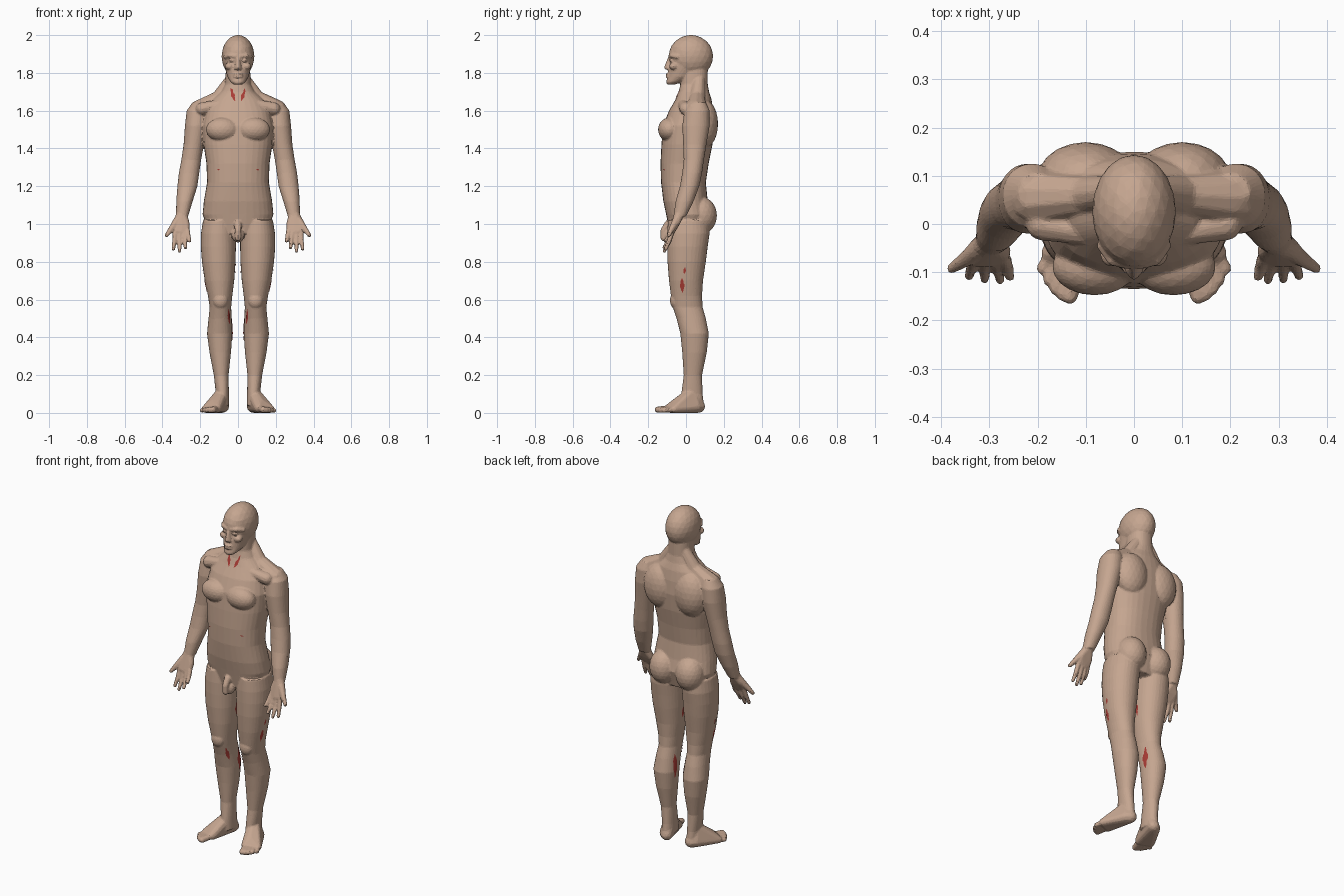
import bpy, bmesh, math, random
from mathutils import Vector, Matrix
from mathutils.bvhtree import BVHTree

random.seed(4)
cube = bpy.data.objects.get("Cube")
if cube:
    bpy.data.objects.remove(cube, do_unlink=True)


def material(name, rgb):
    m = bpy.data.materials.new(name)
    m.use_nodes = True
    m.diffuse_color = (*rgb, 1)
    m.node_tree.nodes["Principled BSDF"].inputs["Base Color"].default_value = (*rgb, 1)
    return m


skin = material("skin", (0.56, 0.38, 0.28))
red = material("dark red", (0.40, 0.045, 0.035))
body_bm = bmesh.new()


def add(part):
    """Append one closed part to the body."""
    bmesh.ops.recalc_face_normals(part, faces=part.faces)
    me = bpy.data.meshes.new("part")
    part.to_mesh(me)
    part.free()
    body_bm.from_mesh(me)
    bpy.data.meshes.remove(me)


def loft(rings, side=1, power=2.3, n=32):
    """Stack of rounded sections: height, x range, y range."""
    part = bmesh.new()
    loops = []
    for z, x0, x1, y0, y1 in rings:
        loop = []
        for i in range(n):
            a = math.tau * i / n
            c, s = [math.copysign(abs(v) ** (2 / power), v) for v in (math.cos(a), math.sin(a))]
            x, y = (x0 + x1) / 2 + c * (x1 - x0) / 2, (y0 + y1) / 2 + s * (y1 - y0) / 2
            loop.append(part.verts.new((side * x, y, z)))
        loops.append(loop)
    for a, b in zip(loops, loops[1:]):
        for i in range(n):
            part.faces.new((a[i], a[(i + 1) % n], b[(i + 1) % n], b[i]))
    part.faces.new(loops[0])
    part.faces.new(loops[-1])
    add(part)


def blob(center, radii, side=1):
    part = bmesh.new()
    mat = Matrix.Translation((side * center[0], *center[1:])) @ Matrix.Diagonal((*radii, 1))
    bmesh.ops.create_icosphere(part, subdivisions=3, radius=1, matrix=mat)
    add(part)


def hull(balls, side=1):
    """Skin stretched over several balls (x, y, z, radius)."""
    cloud, part = bmesh.new(), bmesh.new()
    for x, y, z, r in balls:
        bmesh.ops.create_icosphere(cloud, subdivisions=2, radius=r,
                                   matrix=Matrix.Translation((side * x, y, z)))
    for v in cloud.verts:
        part.verts.new(v.co)
    cloud.free()
    bmesh.ops.convex_hull(part, input=part.verts[:])
    bmesh.ops.delete(part, geom=[v for v in part.verts if not v.link_faces], context='VERTS')
    add(part)


def chain(balls, side=1):
    for pair in zip(balls, balls[1:]):
        hull(pair, side)


# Torso and neck: height, half width, front, back
torso = [(.95, .15, -.085, .1), (1.05, .188, -.105, .13), (1.12, .181, -.12, .115),
         (1.22, .164, -.132, .105), (1.32, .167, -.135, .12), (1.42, .182, -.13, .14),
         (1.52, .187, -.122, .15), (1.6, .17, -.09, .145), (1.66, .135, -.055, .135),
         (1.7, .09, -.038, .122), (1.74, .068, -.03, .115), (1.82, .064, -.03, .115)]
loft([(z, -w, w, f, b) for z, w, f, b in torso])

# Head
blob((0, .026, 1.888), (.087, .118, .113))
face = [(1.738, .022, -.1, -.06), (1.752, .04, -.105, -.02), (1.78, .056, -.097, .04),
        (1.82, .067, -.093, .08), (1.86, .076, -.084, .1), (1.9, .08, -.088, .1),
        (1.94, .072, -.078, .09)]
loft([(z, -w, w, f, b) for z, w, f, b in face], power=2.1)
hull([(0, -.09, 1.875, .008), (0, -.107, 1.828, .01), (.012, -.096, 1.824, .008),
      (-.012, -.096, 1.824, .008)])
for z in (1.793, 1.78):
    blob((0, -.095, z), (.026, .012, .007))

# Groin
chain([(0, -.095, 1.0, .02), (0, -.118, .965, .018), (0, -.118, .925, .017)])
blob((0, -.085, .94), (.034, .03, .038))

arm = [(1.645, .16, .24, .025, .105), (1.6, .15, .272, -.008, .125), (1.52, .16, .281, -.02, .125),
       (1.42, .18, .288, -.015, .108), (1.34, .195, .3, -.012, .095), (1.27, .205, .313, -.02, .085),
       (1.2, .215, .321, -.032, .07), (1.12, .24, .327, -.055, .04), (1.04, .264, .328, -.066, 0)]
leg = [(1.02, .02, .185, -.095, .12), (.95, .011, .196, -.1, .125), (.88, .011, .197, -.1, .115),
       (.8, .013, .191, -.098, .105), (.7, .02, .176, -.09, .09), (.62, .03, .159, -.08, .085),
       (.56, .036, .15, -.07, .088), (.5, .034, .156, -.05, .105), (.42, .03, .164, -.03, .121),
       (.32, .037, .151, -.02, .11), (.2, .05, .128, -.012, .085), (.1, .048, .117, -.025, .088),
       (.04, .046, .118, -.03, .095)]

for s in (1, -1):
    loft(arm, s, 2.1)
    loft(leg, s, 2.1)
    # Chest, shoulder blades, slopes of the neck, buttocks, kneecap
    blob((.082, -.088, 1.5), (.088, .06, .064), s)
    blob((.1, .095, 1.53), (.1, .075, .13), s)
    chain([(.035, .07, 1.77, .03), (.1, .06, 1.665, .042), (.2, .055, 1.6, .06)], s)
    hull([(.02, -.03, 1.65, .022), (.19, .0, 1.61, .035)], s)
    blob((.086, .078, 1.045), (.083, .086, .1), s)
    blob((.093, -.055, .595), (.04, .03, .045), s)
    # Brow, eye, cheek
    chain([(.012, -.085, 1.888, .01), (.045, -.075, 1.892, .012), (.066, -.045, 1.885, .012)], s)
    blob((.033, -.076, 1.866), (.015, .013, .009), s)
    blob((.045, -.065, 1.835), (.025, .024, .02), s)
    # Palm, thumb and fingers
    hull([(.297, -.035, 1.055, .028), (.272, -.07, .965, .014), (.3, -.075, .957, .015),
          (.33, -.075, .962, .014), (.325, -.05, 1.01, .02), (.275, -.055, 1.0, .02)], s)
    chain([(.32, -.05, 1.02, .022), (.352, -.075, .975, .016), (.378, -.092, .94, .011)], s)
    for x, tip, y, z in ((.268, .257, -.11, .91), (.288, .278, -.116, .875),
                         (.309, .31, -.115, .857), (.331, .342, -.108, .867)):
        mid = ((x + tip) / 2, -.088, (z + .96) / 2, .0125)
        chain([(x, -.072, .965, .014), mid, (tip, y, z, .01)], s)
    # Foot and toes
    hull([(.08, .068, .034, .034), (.085, .03, .1, .036), (.112, -.085, .026, .026),
          (.172, -.06, .021, .021), (.125, -.05, .05, .025), (.1, .05, .034, .034)], s)
    for i in range(5):
        t = i / 4
        r = .017 - .004 * t
        knuckle = (.115 + .06 * t, -.09 + .025 * t, r + .006, r)
        toe = (.133 + .057 * t, -.15 + .048 * t * (t + .2), r, r)
        chain([knuckle, toe], s)

# Merge into one faceted skin
body = bpy.data.objects.new("body", bpy.data.meshes.new("body"))
bpy.context.collection.objects.link(body)
body_bm.to_mesh(body.data)
body_bm.free()
remesh = body.modifiers.new("merge", 'REMESH')
remesh.mode, remesh.voxel_size = 'VOXEL', 0.005
smooth = body.modifiers.new("soften", 'SMOOTH')
smooth.factor, smooth.iterations = 0.5, 5
facets = body.modifiers.new("facets", 'DECIMATE')
facets.ratio = 0.1
graph = bpy.context.evaluated_depsgraph_get()
mesh = bpy.data.meshes.new_from_object(body.evaluated_get(graph))
body.modifiers.clear()
body.data = mesh
mesh.materials.append(skin)
mesh.shade_flat()

# Thin ragged red marks lying on the skin: name, start, end, half width
marks = [("neck_mark", (.045, -.05, 1.725), (.016, -.08, 1.66), .009),
         ("waist_mark", (.1, -.13, 1.29), (.12, -.12, 1.285), .003),
         ("outer_thigh_mark", (.18, -.022, .71), (.17, -.02, .635), .012),
         ("upper_thigh_mark", (.19, -.005, .77), (.185, -.01, .735), .006),
         ("inner_thigh_mark", (.015, .0, .82), (.02, .01, .73), .012),
         ("inner_knee_mark", (.045, -.05, .55), (.04, -.02, .47), .009),
         ("inner_calf_mark", (.03, .055, .52), (.03, .06, .385), .016)]
tree = BVHTree.FromPolygons([v.co for v in mesh.vertices], [p.vertices for p in mesh.polygons])
for s, side in ((1, "left_"), (-1, "right_")):
    for name, a, b, width in marks:
        a, b = (Vector((s * p[0], p[1], p[2])) for p in (a, b))
        part = bmesh.new()
        rows = []
        for i in range(11):
            hit, normal = tree.find_nearest(a.lerp(b, i / 10))[:2]
            across = (b - a).cross(normal).normalized()
            w = width * (.12 + math.sin(math.pi * i / 10)) * random.uniform(.6, 1.1)
            row = []
            for k in (-1, -.5, 0, .5, 1):
                spot, out = tree.find_nearest(hit + across * w * k)[:2]
                row.append(part.verts.new(spot + out * .003))
            rows.append(row)
        for r0, r1 in zip(rows, rows[1:]):
            for k in range(4):
                part.faces.new((r0[k], r0[k + 1], r1[k + 1], r1[k]))
        me = bpy.data.meshes.new(side + name)
        part.to_mesh(me)
        part.free()
        me.materials.append(red)
        bpy.context.collection.objects.link(bpy.data.objects.new(side + name, me))
